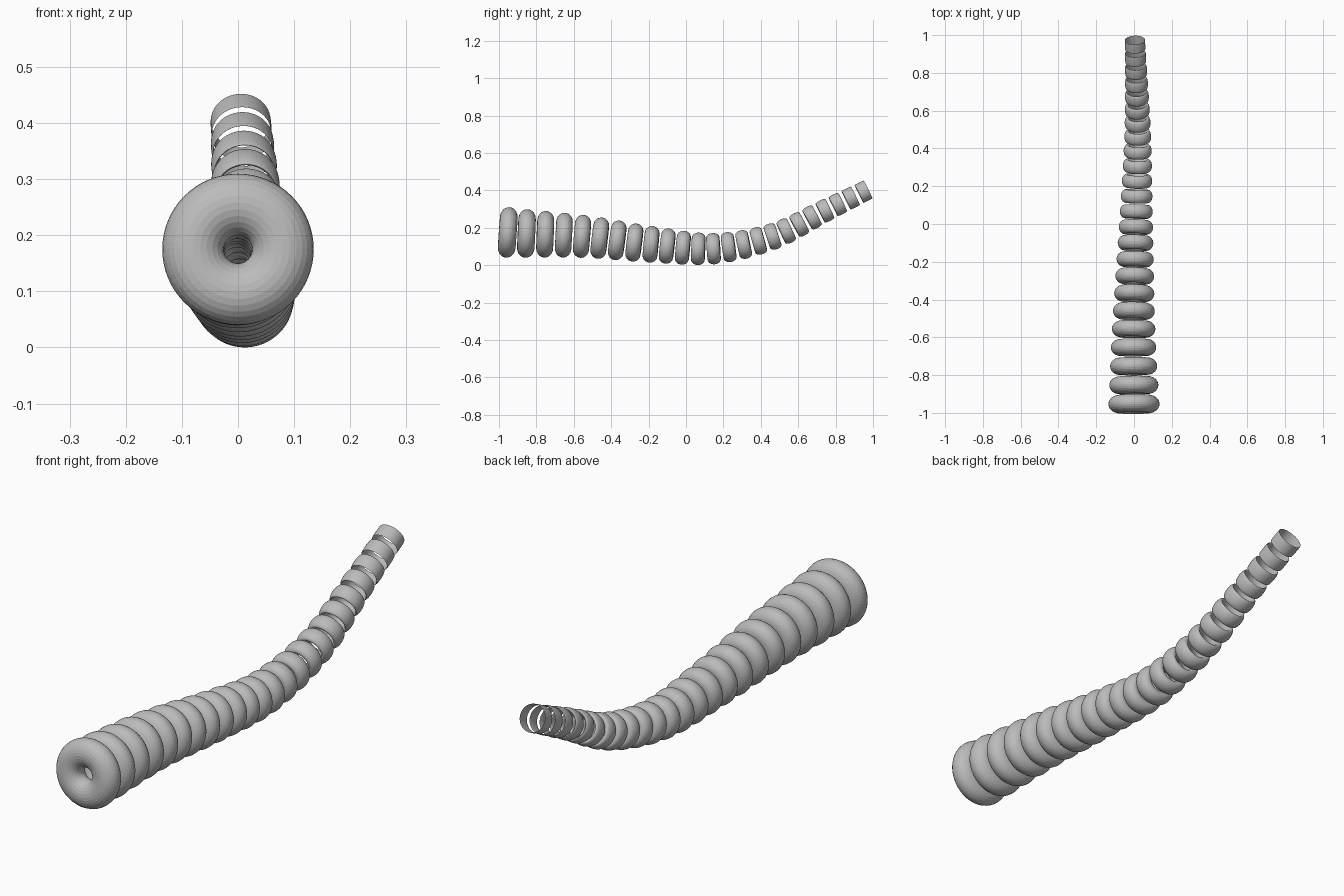
import bpy, bmesh, math
from mathutils import Vector, Matrix

cube = bpy.data.objects.get("Cube")
if cube:
    bpy.data.objects.remove(cube, do_unlink=True)

grey = bpy.data.materials.new("plain grey")
grey.use_nodes = True
colour = (0.5, 0.5, 0.5, 1)
grey.diffuse_color = colour
grey.node_tree.nodes["Principled BSDF"].inputs["Base Color"].default_value = colour

RINGS = 24
STEP = 4   # rings between neighbouring path points

# Centre line: large end at the front, sagging, then rising to the thin tip
PATH = [Vector(p) for p in (
    (0, -0.953, 0.175), (-0.002, -0.556, 0.154), (0.006, -0.187, 0.111),
    (0.014, 0.147, 0.088), (0.02, 0.463, 0.153), (0.013, 0.743, 0.291),
    (0.003, 1.018, 0.426))]
PATH = [2 * PATH[0] - PATH[1] + Vector((0, 0, 0.015))] + PATH + [2 * PATH[-1] - PATH[-2]]


def path_point(i):
    """Smooth spline through the path points, measured in rings."""
    k = min(max(int(i // STEP), 0), len(PATH) - 4)
    t = i / STEP - k
    a, b, c, d = PATH[k:k + 4]
    return 0.5 * (2 * b + (c - a) * t + (2 * a - 5 * b + 4 * c - d) * t ** 2
                  + (3 * b - a - 3 * c + d) * t ** 3)


def blend(start, end, t):
    return start * (end / start) ** t


def add_ring(name, outer, radial, axial, matrix):
    """Elliptical tube section spun around the local z axis."""
    bm = bmesh.new()
    profile = bmesh.ops.create_circle(bm, segments=28, radius=1)["verts"]
    for v in profile:
        v.co = Vector((outer - radial + radial * v.co.x, 0, axial * v.co.y))
    bmesh.ops.spin(bm, geom=bm.verts[:] + bm.edges[:], cent=(0, 0, 0), axis=(0, 0, 1),
                   angle=math.tau, steps=64, use_merge=True)
    bmesh.ops.recalc_face_normals(bm, faces=bm.faces[:])
    mesh = bpy.data.meshes.new(name)
    bm.to_mesh(mesh)
    bm.free()
    mesh.materials.append(grey)
    ring = bpy.data.objects.new(name, mesh)
    ring.matrix_world = matrix
    bpy.context.collection.objects.link(ring)
    return ring


# Rings shrink along the path and flatten from fat tori into a thin sleeve
rings = []
for i in range(RINGS):
    t = i / (RINGS - 1)
    tangent = path_point(i + 0.05) - path_point(i - 0.05)
    turn = tangent.to_track_quat('Z', 'X').to_matrix().to_4x4()
    rings.append(add_ring(f"segment_ring_{i + 1}", blend(0.135, 0.054, t),
                          max(0.055 * (1 - t), 0.0008), blend(0.0475, 0.027, t),
                          Matrix.Translation(path_point(i)) @ turn))

# Smooth shading
for ob in bpy.context.view_layer.objects:
    ob.select_set(ob in rings)
bpy.context.view_layer.objects.active = rings[0]
bpy.ops.object.shade_smooth_by_angle(angle=math.radians(50))
